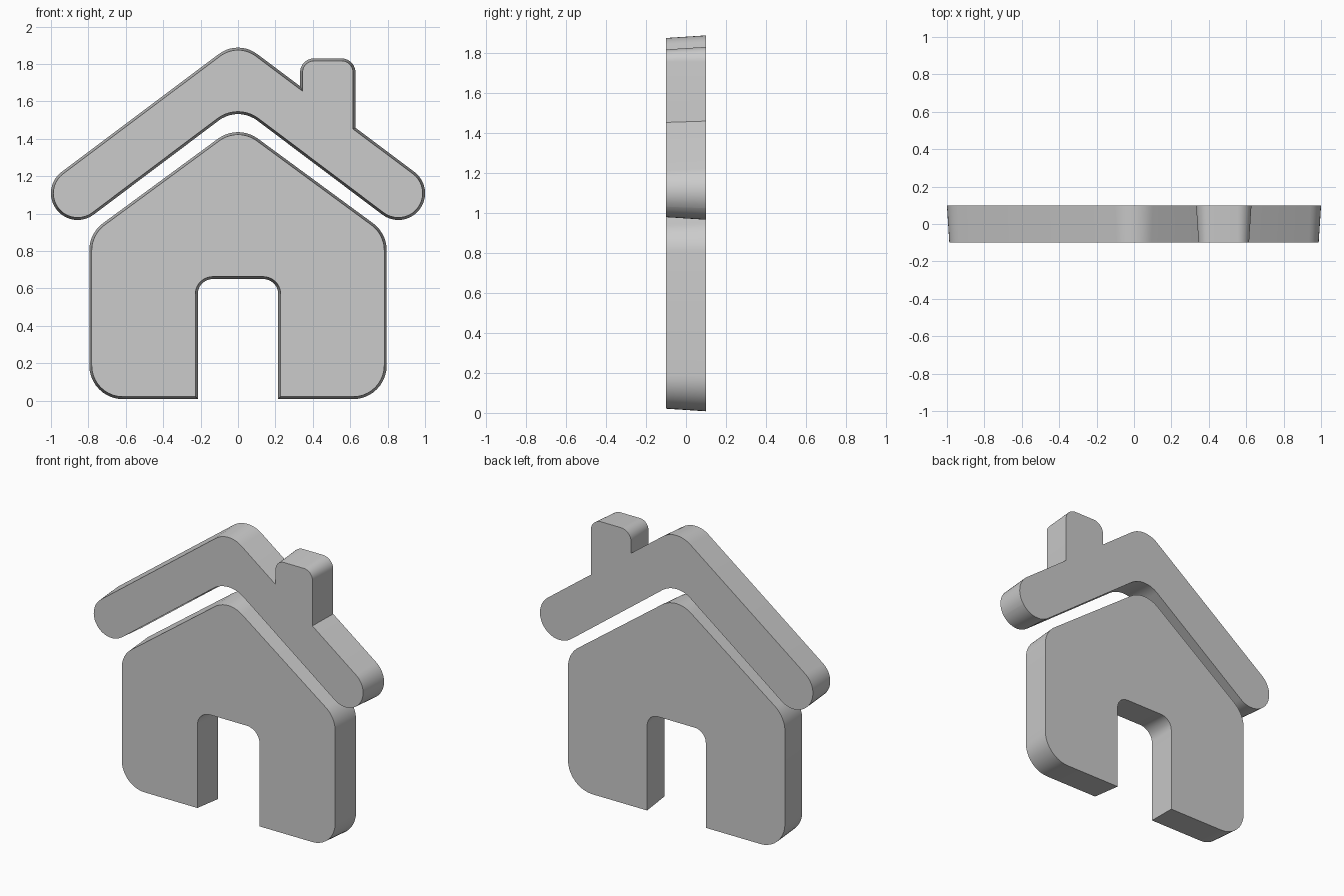
import bpy, bmesh, math
from mathutils import Vector, Matrix

if "Cube" in bpy.data.objects:
    bpy.data.objects.remove(bpy.data.objects["Cube"])

DEPTH = 0.2     # thickness along y
DRAFT = 0.013   # front face is slightly smaller than the back
SEG = 10        # segments per rounded corner


def rounded(corners, inset):
    """Outline from counter-clockwise (x, z, radius) corners, moved inward by inset."""
    pts = []
    n = len(corners)
    for i, (x, z, r) in enumerate(corners):
        p = Vector((x, z))
        a = (p - Vector(corners[i - 1][:2])).normalized()
        b = (Vector(corners[(i + 1) % n][:2]) - p).normalized()
        turn = math.atan2(a.x * b.y - a.y * b.x, a.dot(b))
        na, nb = Vector((-a.y, a.x)), Vector((-b.y, b.x))
        p = p + (na + nb) / (1 + na.dot(nb)) * inset
        if r == 0:
            pts.append(p)
            continue
        r += -inset if turn > 0 else inset
        half = abs(turn) / 2
        centre = p + (b - a).normalized() * (r / math.cos(half))
        spoke = p - a * (r * math.tan(half)) - centre
        for k in range(SEG + 1):
            pts.append(centre + Matrix.Rotation(turn * k / SEG, 2) @ spoke)
    return pts


def plate(name, corners):
    """Loft between the inset front outline and the full back outline."""
    bm = bmesh.new()
    front = [bm.verts.new((p.x, -DEPTH / 2, p.y)) for p in rounded(corners, DRAFT)]
    back = [bm.verts.new((p.x, DEPTH / 2, p.y)) for p in rounded(corners, 0)]
    bm.faces.new(front)
    bm.faces.new(back[::-1])
    for i in range(len(front)):
        j = (i + 1) % len(front)
        bm.faces.new((front[i], back[i], back[j], front[j]))
    bmesh.ops.recalc_face_normals(bm, faces=bm.faces)
    mesh = bpy.data.meshes.new(name)
    bm.to_mesh(mesh)
    bm.free()
    obj = bpy.data.objects.new(name, mesh)
    bpy.context.collection.objects.link(obj)
    bpy.ops.object.select_all(action='DESELECT')
    obj.select_set(True)
    bpy.context.view_layer.objects.active = obj
    bpy.ops.object.shade_smooth_by_angle(angle=math.radians(30))
    return obj


def mirrored(half):
    return [(-x, z, r) for x, z, r in reversed(half)]


# House body with doorway cut into the outline
wall = [(0.215, 0.008, 0), (0.795, 0.008, 0.18), (0.795, 0.895, 0.18)]
door_top = [(-0.215, 0.65, 0.08), (0.215, 0.65, 0.08)]
plate("house_body", wall + [(0, 1.479, 0.18)] + mirrored(wall) + door_top)

# Roof band with round ends and a chimney on the right slope
end = [(0.8856, 0.9088, 0.142), (1.0572, 1.1376, 0.142)]
chimney = [(0.628, 1.459, 0), (0.628, 1.83, 0.075),
           (0.332, 1.83, 0.075), (0.332, 1.681, 0)]
plate("roof_with_chimney",
      [(0, 1.575, 0.17)] + end + chimney + [(0, 1.93, 0.17)] + mirrored(end))
